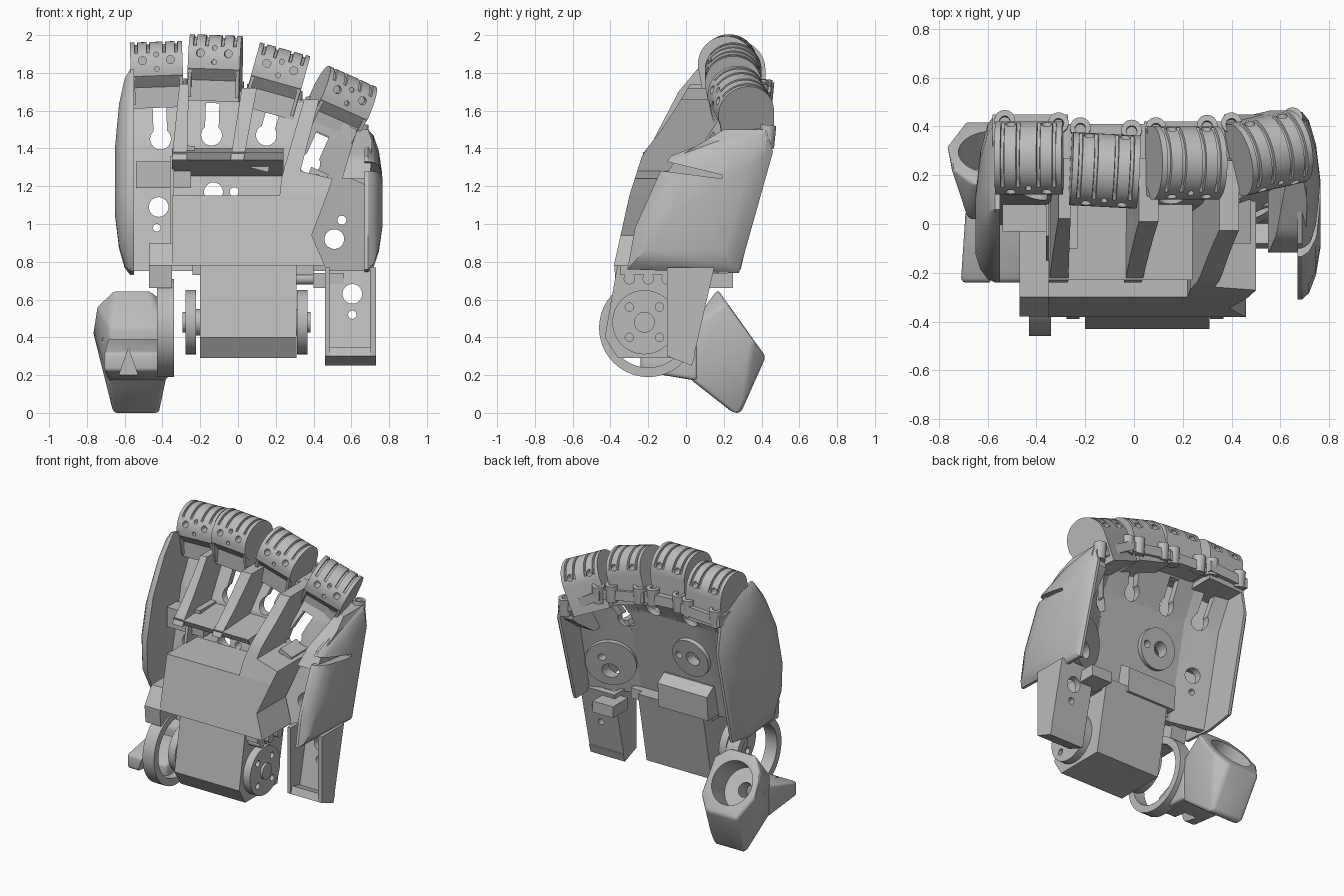
import bpy, bmesh, math
from mathutils import Matrix, Vector

if "Cube" in bpy.data.objects:
    bpy.data.objects.remove(bpy.data.objects["Cube"])

grey = bpy.data.materials.new("plain_grey")
grey.use_nodes = True
grey.diffuse_color = (0.5, 0.5, 0.5, 1)
grey.node_tree.nodes["Principled BSDF"].inputs["Base Color"].default_value = (0.5, 0.5, 0.5, 1)
parts = []


def finish(name, bm, matrix=None):
    if matrix:
        bm.transform(matrix)
    bmesh.ops.recalc_face_normals(bm, faces=bm.faces)
    me = bpy.data.meshes.new(name)
    bm.to_mesh(me)
    bm.free()
    me.materials.append(grey)
    ob = bpy.data.objects.new(name, me)
    bpy.context.scene.collection.objects.link(ob)
    parts.append(ob)
    return ob


def loft(name, rings, matrix=None):
    """Skin equal-length rings of points and cap both ends."""
    bm = bmesh.new()
    rings = [[bm.verts.new(p) for p in ring] for ring in rings]
    bm.faces.new(rings[0])
    bm.faces.new(rings[-1])
    for lo, hi in zip(rings, rings[1:]):
        for i in range(len(lo)):
            bm.faces.new((lo[i], lo[i - 1], hi[i - 1], hi[i]))
    return finish(name, bm, matrix)


def prism(name, pts, a, b, axis="x", matrix=None):
    """Extrude a yz profile along x, or an xz profile along y."""
    return loft(name, [[(t, *p) if axis == "x" else (p[0], t, p[1]) for p in pts] for t in (a, b)], matrix)


def box(name, x, y, z, matrix=None):
    return prism(name, [(y[0], z[0]), (y[1], z[0]), (y[1], z[1]), (y[0], z[1])], *x, matrix=matrix)


def cyl(name, c, r, depth, axis=(1, 0, 0), matrix=None, seg=32):
    bm = bmesh.new()
    m = Matrix.Translation(c) @ Vector(axis).to_track_quat("Z", "Y").to_matrix().to_4x4()
    bmesh.ops.create_cone(bm, cap_ends=True, segments=seg, radius1=r, radius2=r, depth=depth, matrix=m)
    return finish(name, bm, matrix)


def hull(name, pts):
    bm = bmesh.new()
    for p in pts:
        bm.verts.new(p)
    res = bmesh.ops.convex_hull(bm, input=bm.verts)
    bmesh.ops.delete(bm, geom=[g for g in res["geom_interior"] if isinstance(g, bmesh.types.BMVert)], context="VERTS")
    bmesh.ops.dissolve_limit(bm, angle_limit=0.02, verts=bm.verts, edges=bm.edges)
    return finish(name, bm)


def lerp(table, t):
    for (a, *p), (b, *q) in zip(table, table[1:]):
        if t <= b:
            k = (t - a) / (b - a)
            return [u + (v - u) * k for u, v in zip(p, q)]
    return table[-1][1:]


def strip(name, rows, front, back, n=10, matrix=None):
    """Loft a slab upward; rows give height, left x and right x."""
    heights = sorted({r[0] for r in rows} | {rows[0][0] + (rows[-1][0] - rows[0][0]) * i / n for i in range(n)})
    rings = []
    for z in heights:
        l, r = lerp(rows, z)
        rings.append([(l, front(z), z), (r, front(z), z), (r, back(z), z), (l, back(z), z)])
    return loft(name, rings, matrix)


def bake(ob):
    bpy.context.view_layer.update()
    new = bpy.data.meshes.new_from_object(ob.evaluated_get(bpy.context.evaluated_depsgraph_get()))
    ob.modifiers.clear()
    ob.data = new


def cut(targets, cutters):
    for ob in targets:
        for c in cutters:
            mod = ob.modifiers.new("cut", "BOOLEAN")
            mod.operation, mod.solver, mod.object = "DIFFERENCE", "EXACT", c
        bake(ob)
    for c in cutters:
        parts.remove(c)
        bpy.data.objects.remove(c)


def soften(ob, width, seg=3):
    mod = ob.modifiers.new("round", "BEVEL")
    mod.width, mod.segments, mod.limit_method, mod.angle_limit = width, seg, "ANGLE", 0.4
    bake(ob)


def fold(k, x0):
    """Shear that swings a floor panel backward beyond x0."""
    return Matrix(((1, 0, 0, 0), (k, 1, 0, -k * x0), (0, 0, 1, 0), (0, 0, 0, 1)))


FLOOR = [(0.7, -0.074), (1.42, 0.084), (1.68, 0.22)]
floor = lambda z: lerp(FLOOR, z)[0]
floor_back = lambda z: floor(z) + 0.05
FRONT = [(0.7, -0.4), (1.15, -0.3), (1.37, -0.23), (1.5, -0.13), (1.62, -0.05), (1.82, 0.07)]
front = lambda z: lerp(FRONT, z)[0]
# x, y, z, lean and yaw of each knuckle, then the foot of its keyhole
FINGERS = [(-0.43, 0.27, 1.815, -2, 0, -0.41, 1.45), (-0.12, 0.22, 1.85, 2, -3, -0.14, 1.47),
           (0.21, 0.25, 1.78, 15.5, 0, 0.15, 1.47), (0.545, 0.29, 1.645, 24, 12, 0.38, 1.32)]

# Palm floor in three panels, with round pads on its back
RIGHT, LEFT = fold(-0.25, -0.31), fold(0.45, 0.36)
floors = [strip("palm_floor", [(0.75, -0.31, 0.36), (1.42, -0.31, 0.36), (1.66, -0.31, 0.36)], floor, floor_back, 1),
          strip("right_floor", [(0.75, -0.56, -0.31), (1.42, -0.57, -0.31), (1.68, -0.58, -0.31)],
                floor, floor_back, 1, RIGHT),
          strip("left_floor", [(0.75, 0.36, 0.69), (1.42, 0.36, 0.7), (1.56, 0.36, 0.52), (1.66, 0.36, 0.38)],
                floor, floor_back, 1, LEFT),
          cyl("middle_pad", (-0.11, floor_back(1.17) + 0.01, 1.17), 0.14, 0.04, (0, 1, -0.22)),
          cyl("left_pad", (0.51, floor_back(0.98) + 0.075, 0.98), 0.17, 0.04, (-0.45, 1, -0.22))]
holes = [cyl("hole", (x, 0, z), r, 1, (0, 1, 0)) for x, z, r in
         ((-0.42, 1.09, 0.052), (-0.43, 0.98, 0.02), (-0.13, 1.17, 0.05), (-0.02, 1.17, 0.024),
          (0.51, 0.92, 0.052), (0.55, 1.02, 0.024))]
for *_, lean, yaw, x, z in FINGERS:
    m = Matrix.Translation((x, 0, z)) @ Matrix.Rotation(math.radians(lean), 4, "Y")
    holes += [cyl("hole", (0, 0, 0), 0.055, 1, (0, 1, 0), m),
              box("slot", (-0.036, 0.036), (-0.5, 0.5), (0, 0.17), m)]
cut(floors, holes)

# Front cover, fins between the finger channels and the shelves under them
strip("palm_cover", [(0.78, -0.35, 0.46), (0.94, -0.35, 0.39), (1.15, -0.35, 0.47)], front, floor, 1)
strip("fin_wedge", [(1.15, 0.22, 0.47), (1.24, 0.23, 0.5), (1.28, 0.24, 0.33), (1.66, 0.35, 0.43)], front, floor_back)
strip("fin_inner", [(1.34, -0.35, -0.27), (1.74, -0.31, -0.26)], front, floor_back)
strip("fin_middle", [(1.34, -0.04, 0.03), (1.72, 0.02, 0.1)], front, floor_back)
outer = lambda z: lerp([(1.22, -0.13), (1.35, -0.05), (1.5, 0.2)], z)[0]
strip("fin_outer", [(1.24, 0.55, 0.7), (1.44, 0.61, 0.71), (1.5, 0.63, 0.69)], outer,
      lambda z: lerp([(1.24, 0.25), (1.36, 0.42), (1.5, 0.43)], z)[0])
prism("channel_shelf", [(-0.23, 1.38), (-0.21, 1.34), (0.06, 1.25), (0.1, 1.4)], -0.35, 0.24)
strip("channel_wall", [(0.85, -0.36, -0.34), (1.36, -0.36, -0.34)], lambda z: floor(z) - 0.12, floor_back, 1)
box("channel_clip", (-0.54, -0.25), (-0.03, 0.08), (1.19, 1.33))
prism("motor_backing", [(-0.05, 0.98), (0.05, 0.98), (0.12, 0.93), (0.11, 0.76), (-0.05, 0.76)], -0.25, 0.14)
for x, y, z, a in ((-0.28, -0.02, 1.38, 2), (0.12, -0.02, 1.32, 15), (0.42, 0, 1.25, 24), (0.64, 0.08, 1.26, 24)):
    m = Matrix.Translation((x, y, z)) @ Matrix.Rotation(math.radians(a), 4, "Y")
    cut([box("screw_block", (-0.05, 0.05), (-0.08, 0.1), (-0.035, 0.035), m)],
        [cyl("hole", (0, -0.1, 0), 0.013, 0.1, (0, 1, 0), m)])


# Side shells with lens-shaped outer faces
def shell(name, outline, centre, inner, width):
    c = Vector(centre)
    layers = [(0, 1), (0.2, 1), (0.5, 0.92), (0.8, 0.7), (1, 0.35)]
    return hull(name, [(inner + width * w, *(c + (Vector(p) - c) * s)) for w, s in layers for p in outline])


shell("right_side_shell", [(0.06, 1.82), (0.2, 1.79), (0.41, 1.68), (0.45, 1.45), (0.29, 0.76), (0.1, 0.73),
                           (-0.14, 0.75), (-0.23, 0.92), (-0.24, 1.15), (-0.17, 1.45), (-0.04, 1.7)],
      (-0.06, 1.2), -0.55, -0.1)
left_shell = shell("left_side_shell", [(0.18, 1.46), (0.43, 1.5), (0.46, 1.38), (0.28, 0.74), (-0.31, 0.76),
                                       (-0.27, 0.98), (-0.14, 1.27), (-0.08, 1.36)], (0.02, 1.12), 0.67, 0.095)
cut([left_shell], [prism("notch", [(-0.3, 1.38), (-0.1, 1.33), (0.19, 1.26), (0.19, 1.24), (-0.12, 1.28), (-0.3, 1.3)], 0.5, 0.9)])

# Knuckle rim along the back, one step per finger, with cable tubes
RIM = [(-0.58, 1.64), (-0.27, 1.66), (0.04, 1.64), (0.37, 1.58), (0.69, 1.39)]
for (a, p), (b, q), back in zip(RIM, RIM[1:], (0.45, 0.41, 0.42, 0.45)):
    prism("knuckle_rim", [(a, p), (b, q), (b, q + 0.07), (a, p + 0.07)], 0.2, back, "y")
for x, y in ((-0.53, 0.42), (-0.31, 0.41), (-0.22, 0.39), (-0.01, 0.38), (0.09, 0.39), (0.3, 0.4), (0.4, 0.41), (0.65, 0.43)):
    z = lerp(RIM, x)[0] + 0.05
    cut([cyl("cable_tube", (x, y, z), 0.042, 0.12, (0, 0.1, 1))], [cyl("bore", (x, y, z + 0.05), 0.022, 0.1, (0, 0.1, 1))])


# Four knuckles, each grooved over the top and drilled
def arch(x, r):
    """Knuckle cross-section whose upper arc sinks to radius r."""
    ring = []
    for step in range(25):
        a = math.pi * step / 24
        s = r if 2 < step < 19 else 0.15
        ring.append((x, s * math.cos(a), s * math.sin(a)))
    return ring + [(x, *p) for p in ((-0.15, -0.03), (-0.1, -0.09), (-0.1, -0.2), (0.15, -0.2))]


for x, y, z, lean, yaw, *_ in FINGERS:
    m = (Matrix.Translation((x, y, z)) @ Matrix.Rotation(math.radians(lean), 4, "Y")
         @ Matrix.Rotation(math.radians(yaw), 4, "Z"))
    rings = [arch(-0.138, 0.15)]
    for g in (-0.106, -0.042, 0.042, 0.106):
        rings += [arch(g + d, r) for d, r in ((-0.008, 0.15), (-0.006, 0.136), (0.006, 0.136), (0.008, 0.15))]
    knuckle = loft("knuckle", rings + [arch(0.138, 0.15)], m)
    drills = [cyl("hole", (s, t, 0.053), 0.021, 0.1, (0, 1, 0), m) for s in (-0.074, 0.074) for t in (-0.14, 0.14)]
    cut([knuckle], drills + [cyl("hole", (0, -0.15, h), 0.013, 0.08, (0, 1, 0), m) for h in (0.007, 0.083)])
    for s in (-1, 1):
        prism("knuckle_cheek", [(-0.15, 0), (0, 0), (0, -0.18), (-0.12, -0.18)], s * 0.136, s * 0.118, matrix=m)

# Drive motor and its discs
prism("motor_body", [(-0.36, 0.8), (-0.43, 0.4), (-0.36, 0.29), (0.0, 0.29), (0.1, 0.8)], -0.2, 0.31)
box("motor_mount", (-0.24, 0.4), (-0.35, 0.05), (0.73, 0.8))
for x, s in ((-0.25, -1), (0.34, 1)):
    disc = cyl("motor_disc", (x, -0.22, 0.48), 0.17, 0.055, seg=48)
    cut([disc], [cyl("hole", (x + s * 0.02, -0.22 + p, 0.48 + q), 0.022, 0.04) for p in (-0.08, 0.08) for q in (-0.08, 0.08)])
    cyl("disc_hub", (x + s * 0.01, -0.22, 0.48), 0.055, 0.07)
    cyl("disc_axle", (x - s * 0.04, -0.22, 0.48), 0.07, 0.08)
for y in (-0.3, -0.2, -0.1):
    cyl("motor_pin", (0.35, y, 0.71), 0.03, 0.1)

# Open-fronted lower channel box on the left
back_wall = prism("lower_back_wall", [(-0.01, 0.27), (0.03, 0.25), (0.15, 0.77), (0.1, 0.77)], 0.46, 0.73)
cut([back_wall], [cyl("hole", (0.605, 0, h), r, 1, (0, 1, 0)) for h, r in ((0.63, 0.052), (0.52, 0.022))])
for a, b in ((0.46, 0.485), (0.7, 0.73)):
    prism("lower_side_wall", [(-0.1, 0.3), (0.03, 0.25), (0.15, 0.77), (-0.1, 0.77)], a, b)
prism("lower_end_wall", [(-0.1, 0.3), (0.03, 0.25), (0.05, 0.31), (-0.08, 0.35)], 0.46, 0.73)
box("back_tab", (0.4, 0.56), (0.08, 0.25), (0.66, 0.74))

# Thumb ring and its bracket
ring = cyl("thumb_ring", (-0.385, -0.2, 0.45), 0.26, 0.09, seg=64)
cut([ring], [cyl("bore", (-0.385, -0.2, 0.45), 0.21, 0.3, seg=64)])
prism("thumb_bracket", [(-0.37, 0.66), (-0.38, 0.78), (-0.3, 0.9), (0.0, 0.9), (-0.05, 0.66)], -0.47, -0.35)

# Thumb socket: faceted cup with a wedge reaching forward
mid, up, out = Vector((-0.57, 0.295, 0.475)), Vector((0, -0.58, 0.81)), Vector((0, 0.81, 0.58))
mouth = [mid + Vector((1, 0, 0)) * (0.2 * sx) + up * (0.22 * sv)
         for sx, sv in ((-1, -0.2), (-0.9, 0.5), (-0.45, 1), (0.5, 1), (1, 0.6), (1, -0.5), (0.6, -1), (-0.6, -1))]
cup = hull("thumb_socket", mouth + [(x, y, z) for x in (-0.66, -0.42) for y, z in ((0.25, 0.0), (0.29, 0.0))]
           + [(x, 0.02, z) for x in (-0.68, -0.38) for z in (0.18, 0.45)])
soften(cup, 0.02)
cut([cup], [cyl("bore", mid, 0.15, 0.36, out, seg=48), cyl("hole", mid - out * 0.15, 0.05, 0.3, out)])
wedge = hull("thumb_wedge", [(x, 0.06, z) for x in (-0.69, -0.37) for z in (0.17, 0.4)]
             + [(x, -0.24, z) for x in (-0.71, -0.4) for z in (0.22, 0.32)])
soften(wedge, 0.02)
cut([wedge], [prism("notch", [(-0.63, 0.2), (-0.58, 0.34), (-0.53, 0.2)], -0.4, -0.1, "y")])

# Smooth shading with sharp edges kept
bpy.ops.object.select_all(action="DESELECT")
for ob in parts:
    ob.select_set(True)
bpy.context.view_layer.objects.active = parts[0]
bpy.ops.object.shade_smooth_by_angle(angle=math.radians(30))
